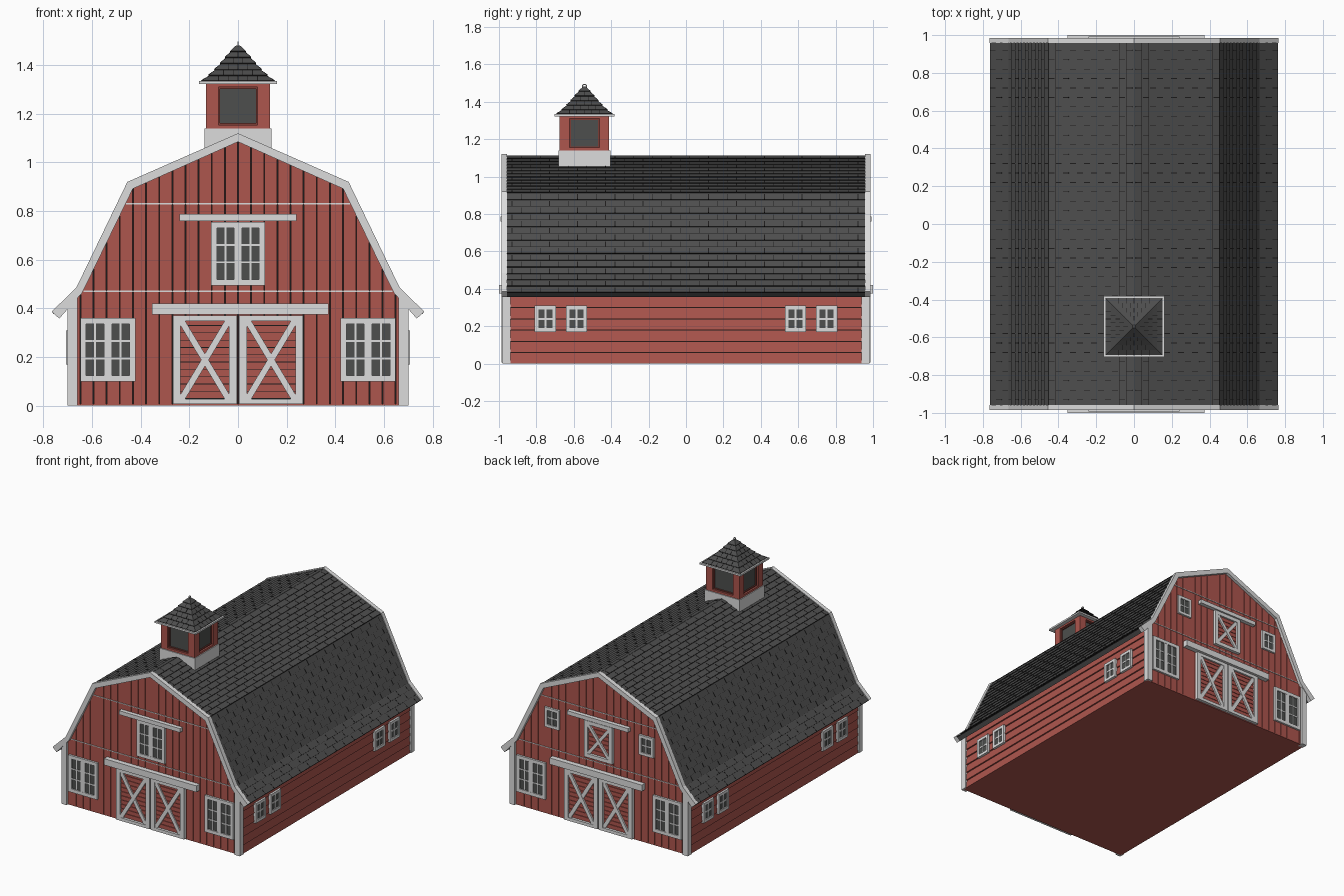
import bpy, bmesh, math
from mathutils import Vector as V

if "Cube" in bpy.data.objects:
    bpy.data.objects.remove(bpy.data.objects["Cube"])

COLORS = {"barn red": (.42, .092, .075), "dark red": (.2, .045, .036), "trim white": (.72, .72, .72),
          "roof grey": (.075, .075, .075), "gap black": (.012, .011, .011), "window glass": (.075, .078, .075)}
MATS = {}
for n, c in COLORS.items():
    MATS[n] = bpy.data.materials.new(n)
    MATS[n].diffuse_color = (*c, 1)
RED, DRED, WHITE, GREY, BLACK, GLASS = COLORS
parts = {}


def solid(name, mat, a, b):
    """Closed solid between two matching loops."""
    bm = parts.setdefault((name, mat), bmesh.new())
    va, vb = [bm.verts.new(p) for p in a], [bm.verts.new(p) for p in b]
    bm.faces.new(va)
    bm.faces.new(vb[::-1])
    for i in range(len(va)):
        j = (i + 1) % len(va)
        bm.faces.new((va[i], vb[i], vb[j], va[j]))


def along_y(name, mat, pts, y0, y1):
    solid(name, mat, [(x, y0, z) for x, z in pts], [(x, y1, z) for x, z in pts])


def box(name, mat, x0, x1, y0, y1, z0, z1):
    along_y(name, mat, [(x0, z0), (x1, z0), (x1, z1), (x0, z1)], y0, y1)


# wall-local coordinates: u across, v up, d outward
def end_wall(s):
    return lambda u, v, d: (u, s * (.965 + d), v)


def side_wall(s):
    return lambda u, v, d: (s * (.694 + d), u, v)


def panel(m, name, mat, pts, d0, d1):
    solid(name, mat, [m(u, v, d0) for u, v in pts], [m(u, v, d1) for u, v in pts])


def plate(m, name, mat, u0, u1, v0, v1, d0, d1):
    panel(m, name, mat, [(u0, v0), (u1, v0), (u1, v1), (u0, v1)], d0, d1)


def frame(m, name, mat, u0, u1, v0, v1, w, h, d):
    plate(m, name, mat, u0, u0 + w, v0, v1, -.004, d)
    plate(m, name, mat, u1 - w, u1, v0, v1, -.004, d)
    plate(m, name, mat, u0 + w, u1 - w, v0, v0 + h, -.004, d)
    plate(m, name, mat, u0 + w, u1 - w, v1 - h, v1, -.004, d)


def window(m, name, u0, u1, v0, v1, f, sashes, rows, mid=.033, mun=.008):
    plate(m, name + "_glass", GLASS, u0 + f / 2, u1 - f / 2, v0 + f / 2, v1 - f / 2, -.004, .006)
    frame(m, name + "_frame", WHITE, u0, u1, v0, v1, f, f, .014)
    a, b = u0 + f, u1 - f
    w = (b - a - mid * (sashes - 1)) / sashes
    for s in range(sashes):
        p = a + s * (w + mid)
        if s:
            plate(m, name + "_frame", WHITE, p - mid, p, v0 + f, v1 - f, 0, .013)
        plate(m, name + "_frame", WHITE, p + w / 2 - mun / 2, p + w / 2 + mun / 2, v0 + f, v1 - f, 0, .010)
        for r in range(1, rows):
            c = v0 + f + (v1 - v0 - 2 * f) * r / rows
            plate(m, name + "_frame", WHITE, p, p + w, c - mun / 2, c + mun / 2, 0, .0095)


def brace_door(m, name, u0, u1, v0, v1, w, h, pitch=.03):
    plate(m, name + "_back", BLACK, u0 + w / 2, u1 - w / 2, v0 + h / 2, v1 - h / 2, -.004, .004)
    v = v0 + h
    while v < v1 - h - .005:
        plate(m, name + "_boards", RED, u0 + w, u1 - w, v + .003, min(v + pitch, v1 - h), 0, .009)
        v += pitch
    frame(m, name + "_frame", WHITE, u0, u1, v0, v1, w, h, .022)
    a, b, c, e, k = u0 + w, u1 - w, v0 + h, v1 - h, w * .6
    panel(m, name + "_brace", WHITE, [(a, c), (a + k, c), (b, e - k), (b, e), (b - k, e), (a, c + k)], 0, .020)
    panel(m, name + "_brace", WHITE, [(b, c), (b, c + k), (a + k, e), (a, e), (a, e - k), (b - k, c)], 0, .018)


# gambrel profile: trim outer edge, inner edge, and roof deck between
OUT = [(0, 1.12), (.455, .92), (.665, .485), (.766, .387)]
INN = [(0, 1.085), (.432, .892), (.64, .465), (.735, .358)]
DECK = [(a * .7 + c * .3, b * .7 + d * .3) for (a, b), (c, d) in zip(OUT, INN)]


def wall_top(x):
    for (a, b), (c, d) in zip(INN, INN[1:]):
        if abs(x) <= c:
            return b + (d - b) * (abs(x) - a) / (c - a) + .004


# barn core: red floor, dark walls behind the boards
half = [(.685, .004), (.685, wall_top(.685))] + INN[2:0:-1]
along_y("wall_core", BLACK, half + [INN[0]] + [(-x, z) for x, z in half[::-1]], -.957, .957)
box("floor", RED, -.69, .69, -.965, .965, 0, .006)

for s in (-1, 1):
    # end wall: vertical boards cut to the gambrel, with horizontal joint strips
    m = end_wall(s)
    for k in range(-13, 13):
        a, b = max(k * .054 + .0018, -.689), min(k * .054 + .0522, .689)
        xs = sorted([a, b] + [q * x for q in (-1, 1) for x, _ in INN[1:3] if a < q * x < b], reverse=True)
        panel(m, "end_boards", RED, [(a, 0), (b, 0)] + [(x, wall_top(x)) for x in xs], -.009, 0)
    plate(m, "joint_strip", WHITE, -.635, .635, .468, .473, -.004, .004)
    plate(m, "joint_strip", WHITE, -.46, .46, .828, .833, -.004, .004)
    # big doors, sliding rails, lower windows
    brace_door(m, "barn_door", -.268, -.004, .006, .37, .032, .022)
    brace_door(m, "barn_door", .004, .268, .006, .37, .032, .022)
    plate(m, "door_rail", WHITE, -.353, .373, .375, .42, -.004, .035)
    plate(m, "loft_rail", WHITE, -.24, .24, .76, .788, -.004, .028)
    for q in (-1, 1):
        c = q * .535
        window(m, "end_window", c - .113, c + .113, .1, .36, .024, 2, 3)
    # loft: double window in front, braced hatch and small windows behind
    if s < 0:
        window(m, "loft_window", -.11, .11, .495, .755, .024, 2, 3)
    else:
        brace_door(m, "loft_hatch", -.11, .11, .495, .755, .026, .026)
        for c in (-.37, .37):
            window(m, "small_loft_window", c - .057, c + .057, .62, .76, .02, 1, 2)

    # long wall: lapped siding, corner boards, paired windows
    m = side_wall(s)
    for k in range(7):
        z0, z1 = k * .06, min(k * .06 + .057, .408)
        along_y("side_siding", RED, [(s * .68, z0), (s * .695, z0), (s * .688, z1), (s * .68, z1)], -.95, .95)
    for q in (-1, 1):
        along_y("corner_board", WHITE, [(s * .66, 0), (s * .701, 0), (s * .701, wall_top(.701)),
                                        (s * .66, wall_top(.66))], q * .938, q * .981)
        for c in (.585, .752):
            window(m, "side_window", q * c - .057, q * c + .057, .17, .31, .02, 1, 2, mun=.01)

    # roof side: deck, lapped shingle courses with dark butts and seams, gable trim
    row = 0
    for i, count in enumerate((12, 12, 3)):
        quad = [DECK[i], DECK[i + 1], INN[i + 1], INN[i]]
        along_y("roof_deck", GREY, [(s * x, z) for x, z in quad], -.958, .958)
        quad = [OUT[i], OUT[i + 1], INN[i + 1], INN[i]]
        for q in (-1, 1):
            along_y("gable_trim", WHITE, [(s * x, z) for x, z in quad], q * .957, q * .986)
        hi = V((s * DECK[i][0], 0, DECK[i][1]))
        lo = V((s * DECK[i + 1][0], 0, DECK[i + 1][1]))
        d = (lo - hi).normalized()
        n = V((-d.z * s, 0, d.x * s))
        for k in range(count):
            B, A = hi.lerp(lo, k / count), hi.lerp(lo, (k + 1) / count)
            flat = lambda *ps: [(p.x, p.z) for p in ps]
            along_y("roof_shingles", GREY, flat(A, A + n * .008, B + n * .003, B), -.958, .958)
            along_y("shingle_butts", BLACK, flat(A, A + n * .007, A + n * .007 + d * .001, A + d * .001),
                    -.957, .957)
            row += 1
            y = -.93 + .05 * (row % 2)
            while y < .95:
                e = V((0, .0018, 0))
                c = V((0, y, 0))
                T = A.lerp(B, .8)
                loop = [A + n * .0075 + c - e, A + n * .0075 + c + e, T + n * .0035 + c + e, T + n * .0035 + c - e]
                solid("shingle_seams", BLACK, loop, [p + n * .0015 for p in loop])
                y += .1

# cupola: base, louvre core, red walls with recessed openings
CY = -.543


def square(r, z):
    return [(-r, CY - r, z), (r, CY - r, z), (r, CY + r, z), (-r, CY + r, z)]


def stack(name, mat, r0, z0, r1, z1):
    solid(name, mat, square(r0, z0), square(r1, z1))


stack("cupola_base", WHITE, .138, 1.03, .138, 1.14)
stack("cupola_core", GLASS, .112, 1.14, .112, 1.325)
stack("cupola_eave", WHITE, .161, 1.322, .161, 1.334)


def cupola_side(t):
    c, s = round(math.cos(t)), round(math.sin(t))
    return lambda u, v, d: (c * u + s * d, CY + s * u - c * d, v)


PROFILE = [(.146, 1.334), (.118, 1.356), (.093, 1.380), (.070, 1.405), (.049, 1.430), (.028, 1.455), (.008, 1.480)]
for t in range(4):
    m = cupola_side(t * math.pi / 2)
    for u0, u1, v0, v1 in ((-.132, -.08, 1.14, 1.322), (.08, .132, 1.14, 1.322),
                           (-.08, .08, 1.14, 1.155), (-.08, .08, 1.31, 1.322)):
        plate(m, "cupola_wall", RED, u0, u1, v0, v1, .10, .132)
    for u0, u1, v0, v1 in ((-.08, -.073, 1.155, 1.31), (.073, .08, 1.155, 1.31),
                           (-.073, .073, 1.155, 1.162), (-.073, .073, 1.303, 1.31)):
        plate(m, "cupola_opening_frame", DRED, u0, u1, v0, v1, .10, .12)
    # seams between the cupola shingles
    for i, ((r0, z0), (r1, z1)) in enumerate(zip(PROFILE, PROFILE[1:])):
        for k in range(-4, 5):
            u = (k + .5 * (i % 2)) * .04
            if abs(u) < r1 - .004:
                q = [(u - .0015, r0 + .005, z0 + .003), (u + .0015, r0 + .005, z0 + .003),
                     (u + .0015, r1, z1), (u - .0015, r1, z1)]
                solid("cupola_seams", BLACK, [m(a, z, r) for a, r, z in q],
                      [m(a, z + .001, r + .001) for a, r, z in q])
# flared cupola roof courses
for (r0, z0), (r1, z1) in zip(PROFILE, PROFILE[1:]):
    stack("cupola_butts", BLACK, r0 + .004, z0, r0 + .004, z0 + .003)
    stack("cupola_shingles", GREY, r0 + .005, z0 + .003, r1, z1 + .001)

for (name, mat), bm in parts.items():
    bmesh.ops.recalc_face_normals(bm, faces=bm.faces)
    me = bpy.data.meshes.new(name)
    bm.to_mesh(me)
    bm.free()
    me.materials.append(MATS[mat])
    bpy.context.collection.objects.link(bpy.data.objects.new(name, me))

# ring finial
bpy.ops.mesh.primitive_torus_add(location=(0, CY, 1.483), rotation=(0, math.pi / 2, 0), major_radius=.011,
                                 minor_radius=.003, major_segments=16, minor_segments=8)
ring = bpy.context.object
ring.name = "finial_ring"
ring.data.materials.append(MATS[WHITE])
bpy.ops.object.shade_smooth_by_angle()

for m in bpy.data.materials:
    if m.users and not m.is_grease_pencil:
        m.use_nodes = True
        m.node_tree.nodes["Principled BSDF"].inputs["Base Color"].default_value = m.diffuse_color
